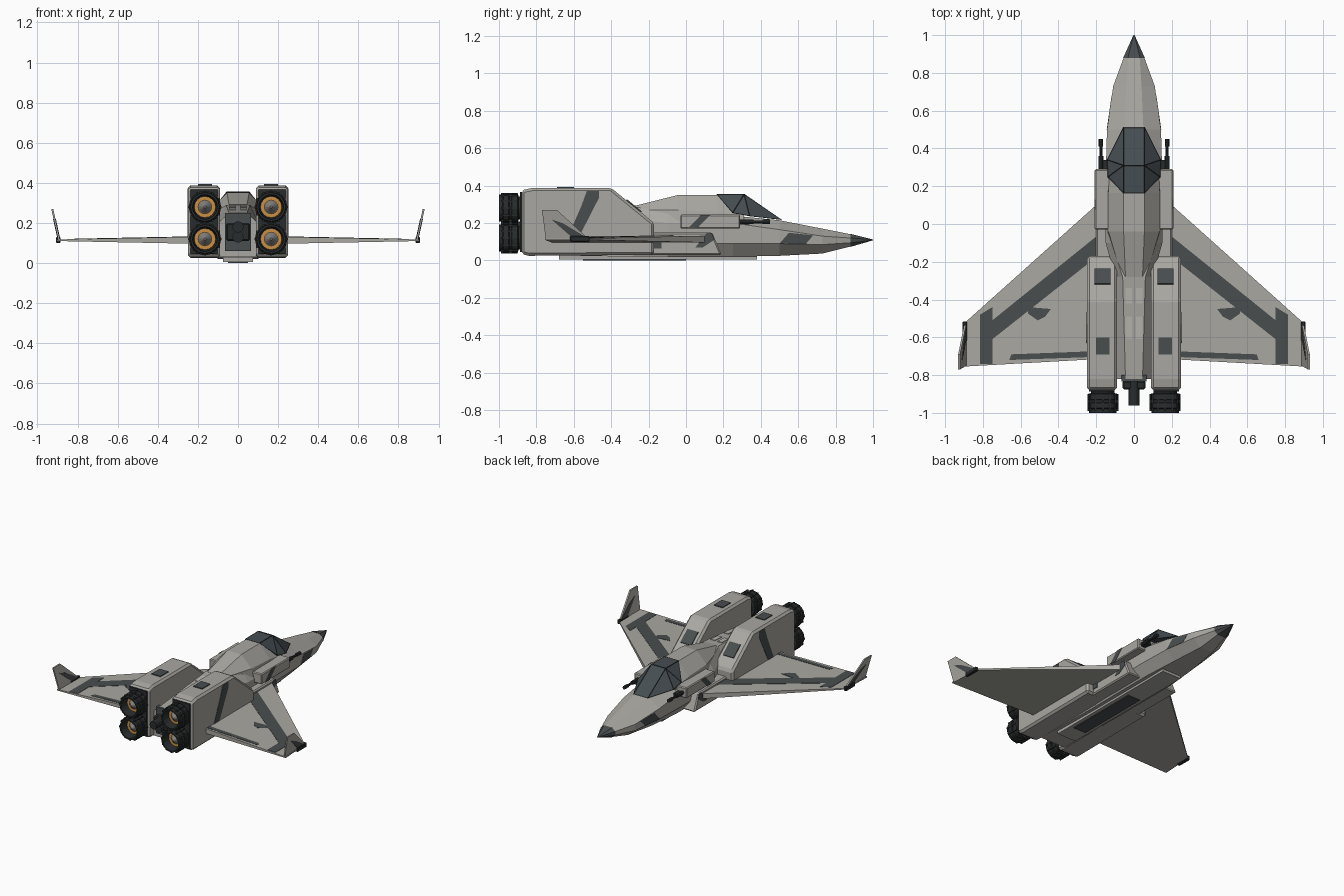
import bpy, bmesh, math
from mathutils import Vector

cube = bpy.data.objects.get("Cube")
if cube:
    bpy.data.objects.remove(cube, do_unlink=True)


def material(name, r, g, b):
    m = bpy.data.materials.new(name)
    m.use_nodes = True
    m.diffuse_color = (r, g, b, 1)
    m.node_tree.nodes["Principled BSDF"].inputs["Base Color"].default_value = (r, g, b, 1)
    return m


HULL = material("hull_grey", 0.40, 0.39, 0.36)
PANEL = material("panel_grey", 0.48, 0.47, 0.44)
PAINT = material("dark_paint", 0.065, 0.075, 0.078)
GLASS = material("canopy_glass", 0.06, 0.075, 0.085)
BLACK = material("engine_black", 0.022, 0.025, 0.026)
METAL = material("nozzle_metal", 0.22, 0.21, 0.2)
ORANGE = material("heat_orange", 0.6, 0.28, 0.06)


def finish(name, bm, mat, mirror=False, bevel=0):
    bmesh.ops.recalc_face_normals(bm, faces=bm.faces)
    mesh = bpy.data.meshes.new(name)
    bm.to_mesh(mesh)
    bm.free()
    mesh.materials.append(mat)
    ob = bpy.data.objects.new(name, mesh)
    bpy.context.scene.collection.objects.link(ob)
    if bevel:
        b = ob.modifiers.new("bevel", 'BEVEL')
        b.width, b.segments = bevel, 1
    if mirror:
        ob.modifiers.new("mirror", 'MIRROR')
    return ob


def prism(name, pts, vec, mat, mirror=True, bevel=0):
    """Polygon pushed along a vector."""
    bm = bmesh.new()
    a = [bm.verts.new(Vector(p)) for p in pts]
    b = [bm.verts.new(Vector(p) + Vector(vec)) for p in pts]
    bm.faces.new(a)
    bm.faces.new(b[::-1])
    for i in range(len(a)):
        j = (i + 1) % len(a)
        bm.faces.new((a[i], a[j], b[j], b[i]))
    return finish(name, bm, mat, mirror, bevel)


def box(name, x, y, z, mat, mirror=True, bevel=0):
    pts = [(x[0], y[0], z[0]), (x[1], y[0], z[0]), (x[1], y[0], z[1]), (x[0], y[0], z[1])]
    return prism(name, pts, (0, y[1] - y[0], 0), mat, mirror, bevel)


def hull(name, pts, mat, mirror=False):
    bm = bmesh.new()
    for p in pts:
        bm.verts.new(p)
    bmesh.ops.convex_hull(bm, input=bm.verts)
    bmesh.ops.dissolve_limit(bm, angle_limit=0.02, verts=bm.verts, edges=bm.edges)
    return finish(name, bm, mat, mirror)


def loft(name, sections, mat):
    """Symmetric faceted body; each section is y, then half-outline x, z pairs from top down."""
    bm = bmesh.new()
    rings = []
    for y, *half in sections:
        ring = [(x, y, z) for x, z in half] + [(-x, y, z) for x, z in half[::-1]]
        rings.append([bm.verts.new(p) for p in ring])
    for a, b in zip(rings, rings[1:]):
        for i in range(len(a)):
            j = (i + 1) % len(a)
            bm.faces.new((a[i], a[j], b[j], b[i]))
    bm.faces.new(rings[0])
    bm.faces.new(rings[-1])
    return finish(name, bm, mat)


def lathe(name, x, z, profile, mat, mirror=True, n=16):
    """Radius, y profile turned around a lengthwise axis."""
    bm = bmesh.new()
    rings = []
    for r, y in profile:
        rings.append([bm.verts.new((x + r * math.cos(2 * math.pi * i / n), y,
                                    z + r * math.sin(2 * math.pi * i / n))) for i in range(n)])
    for a, b in zip(rings, rings[1:]):
        for i in range(n):
            j = (i + 1) % n
            bm.faces.new((a[i], a[j], b[j], b[i]))
    bm.faces.new(rings[0])
    bm.faces.new(rings[-1])
    return finish(name, bm, mat, mirror)


# Fuselage, nose cone and spine
loft("fuselage", [
    (0.88, (0.03, 0.14), (0.055, 0.12), (0.055, 0.095), (0.03, 0.075)),
    (0.73, (0.04, 0.17), (0.11, 0.13), (0.11, 0.085), (0.05, 0.037)),
    (0.5, (0.05, 0.215), (0.143, 0.165), (0.143, 0.09), (0.08, 0.025)),
    (0.25, (0.12, 0.24), (0.15, 0.2), (0.15, 0.09), (0.1, 0.02)),
    (-0.1, (0.12, 0.25), (0.15, 0.2), (0.15, 0.09), (0.1, 0.02)),
    (-0.28, (0.06, 0.29), (0.1, 0.22), (0.1, 0.09), (0.1, 0.02)),
    (-0.82, (0.045, 0.25), (0.1, 0.2), (0.1, 0.09), (0.1, 0.03))], HULL)
loft("nose_cone", [
    (1.0, (0.002, 0.112), (0.003, 0.111), (0.003, 0.109), (0.002, 0.108)),
    (0.88, (0.032, 0.142), (0.057, 0.121), (0.057, 0.094), (0.032, 0.073))], PAINT)
loft("upper_fairing", [
    (0.31, (0.05, 0.33), (0.13, 0.235), (0.13, 0.2)),
    (0.165, (0.055, 0.351), (0.135, 0.26), (0.145, 0.2)),
    (-0.04, (0.055, 0.351), (0.135, 0.27), (0.145, 0.2)),
    (-0.28, (0.045, 0.291), (0.065, 0.27), (0.07, 0.2))], HULL)

# Canopy glass and its frame
half = [(0.055, 0.165, 0.353), (0.055, 0.31, 0.353), (0.055, 0.51, 0.218),
        (0.14, 0.34, 0.238), (0.137, 0.25, 0.255)]
shell = half + [(-x, y, z) for x, y, z in half]
hull("canopy", shell, GLASS)
frame = hull("canopy_frame", shell, BLACK)
wire = frame.modifiers.new("bars", 'WIREFRAME')
wire.thickness = 0.008

# Engine nacelles with rear plates, roof hatches and side stripe
prism("nacelle", [(0.09, y, z) for y, z in
                  [(-0.88, 0.035), (-0.84, 0.025), (-0.17, 0.03), (-0.17, 0.2),
                   (-0.4, 0.388), (-0.82, 0.388), (-0.88, 0.375)]], (0.16, 0, 0), HULL, bevel=0.014)
box("nacelle_rear_plate", (0.102, 0.238), (-0.888, -0.878), (0.045, 0.367), BLACK)
box("roof_hatch", (0.13, 0.2), (-0.69, -0.6), (0.385, 0.394), PAINT)
prism("slope_hatch", [(x, y, 0.388 - 0.817 * (y + 0.4)) for x, y in
                      [(0.125, -0.32), (0.21, -0.32), (0.21, -0.24), (0.125, -0.24)]],
      (0, 0.004, 0.005), PAINT)
prism("nacelle_stripe", [(0.249, y, z) for y, z in
                         [(-0.53, 0.372), (-0.465, 0.372), (-0.465, 0.335),
                          (-0.57, 0.13), (-0.63, 0.13), (-0.56, 0.29)]], (0.003, 0, 0), PAINT)

# Exhaust nozzles
for level, z in (("lower", 0.12), ("upper", 0.28)):
    lathe(level + "_nozzle", 0.165, z,
          [(0.062, -0.87), (0.062, -0.895), (0.08, -0.9), (0.08, -0.93), (0.073, -0.933),
           (0.073, -0.945), (0.081, -0.948), (0.081, -0.975), (0.074, -0.98), (0.072, -1.0),
           (0.062, -1.0), (0.052, -0.93)], BLACK)
    lathe(level + "_heat_ring", 0.165, z, [(0.053, -0.93), (0.053, -0.942), (0.044, -0.942)], ORANGE)
    lathe(level + "_exhaust_cone", 0.165, z, [(0.044, -0.935), (0.03, -0.945), (0.006, -0.975)], METAL)
    for k in range(12):
        a = k * math.pi / 6
        cx, cz = 0.165 + 0.077 * math.cos(a), z + 0.077 * math.sin(a)
        box(level + "_nozzle_rib", (cx - 0.005, cx + 0.005), (-0.99, -0.9), (cz - 0.005, cz + 0.005), BLACK)

# Tail bay and tail gun
box("tail_bay", (-0.065, 0.065), (-0.835, -0.8), (0.06, 0.25), PAINT, False)
box("tail_gun_mount", (-0.06, 0.06), (-0.875, -0.83), (0.11, 0.2), BLACK, False, 0.008)
lathe("tail_gun_upper", 0, 0.18, [(0.028, -0.8), (0.028, -0.96), (0.015, -0.96)], BLACK, False, 12)
lathe("tail_gun_lower", 0, 0.13, [(0.028, -0.8), (0.028, -0.9), (0.015, -0.9)], BLACK, False, 12)

# Spine panels
for y0, y1 in ((-0.42, -0.34), (-0.61, -0.49)):
    prism("spine_panel", [(x, y, 0.29 + 0.074 * (y + 0.28)) for x, y in
                          [(0.01, y0), (0.045, y0), (0.045, y1), (0.01, y1)]], (0, 0, 0.004), PANEL)


# Wings
def wing_top(x):
    return 0.134 - 0.016 * (x - 0.1) / 0.8


plan = [(0.1, 0.19), (0.2, 0.1), (0.893, -0.52), (0.905, -0.755), (0.25, -0.72), (0.1, -0.71)]
hull("wing", [(x, y, z) for x, y in plan for z in (wing_top(x), 0.228 - wing_top(x))], HULL, True)

stripes = {
    "wing_leading_stripe": [(0.18, -0.05), (0.18, -0.16), (0.75, -0.61), (0.75, -0.51)],
    "wing_tip_stripe": [(0.75, -0.44), (0.815, -0.48), (0.815, -0.742), (0.75, -0.74)],
    "wing_trailing_stripe": [(0.25, -0.675), (0.65, -0.69), (0.66, -0.72), (0.25, -0.705)],
    "wing_camo_patch": [(0.44, -0.45), (0.56, -0.44), (0.56, -0.475), (0.51, -0.51), (0.47, -0.49)]}
for name, pts in stripes.items():
    prism(name, [(x, y, wing_top(x) - 0.001) for x, y in pts], (0, 0, 0.003), PAINT)


# Winglets leaning outward
def lean(pts, out):
    return [(0.893 + 0.22 * (z - 0.12) - out, y, z) for y, z in pts]


prism("winglet", lean([(-0.77, 0.27), (-0.69, 0.27), (-0.52, 0.115), (-0.75, 0.115)], 0.005),
      (0.01, 0, 0), HULL)
prism("winglet_stripe", lean([(-0.72, 0.22), (-0.66, 0.2), (-0.53, 0.122), (-0.6, 0.115)], 0.007),
      (0.014, 0, 0), PAINT)
box("winglet_foot", (0.885, 0.907), (-0.62, -0.515), (0.1, 0.13), BLACK, bevel=0.004)

# Side pods, intakes and guns
prism("side_intake", [(0.1, -0.2, 0.03), (0.1, 0.19, 0.03), (0.1, 0.14, 0.15), (0.1, -0.2, 0.15)],
      (0.1, 0, 0), HULL, bevel=0.008)
box("gun_pod", (0.12, 0.208), (-0.03, 0.29), (0.17, 0.245), HULL, bevel=0.006)
lathe("gun_barrel", 0.175, 0.207, [(0.013, 0.28), (0.013, 0.36), (0.008, 0.36), (0.008, 0.41),
                                   (0.012, 0.41), (0.012, 0.45)], BLACK, n=8)
box("gun_cradle", (0.14, 0.18), (0.28, 0.34), (0.192, 0.212), BLACK)
box("pod_hatch", (0.195, 0.204), (-0.175, -0.13), (0.065, 0.1), PAINT)
prism("gun_pod_stripe", [(0.207, y, z) for y, z in
                         [(0.01, 0.172), (0.06, 0.172), (0.13, 0.243), (0.08, 0.243)]],
      (0.003, 0, 0), PAINT)
prism("intake_stripe", [(0.199, y, z) for y, z in
                        [(0.05, 0.07), (0.09, 0.07), (0.15, 0.11), (0.14, 0.145), (0.11, 0.145)]],
      (0.003, 0, 0), PAINT)
prism("nose_stripe", [(0.1425 - 0.1435 * (y - 0.5), y, z) for y, z in
                      [(0.5, 0.09), (0.64, 0.088), (0.68, 0.134), (0.55, 0.148)]],
      (0.002, 0, 0), PAINT)

# Belly keel and dark bay doors
box("belly_keel", (-0.075, 0.075), (-0.68, 0.38), (0.005, 0.035), HULL, False)
box("belly_doors", (-0.05, 0.05), (-0.55, 0.0), (0.0, 0.008), PAINT, False)
